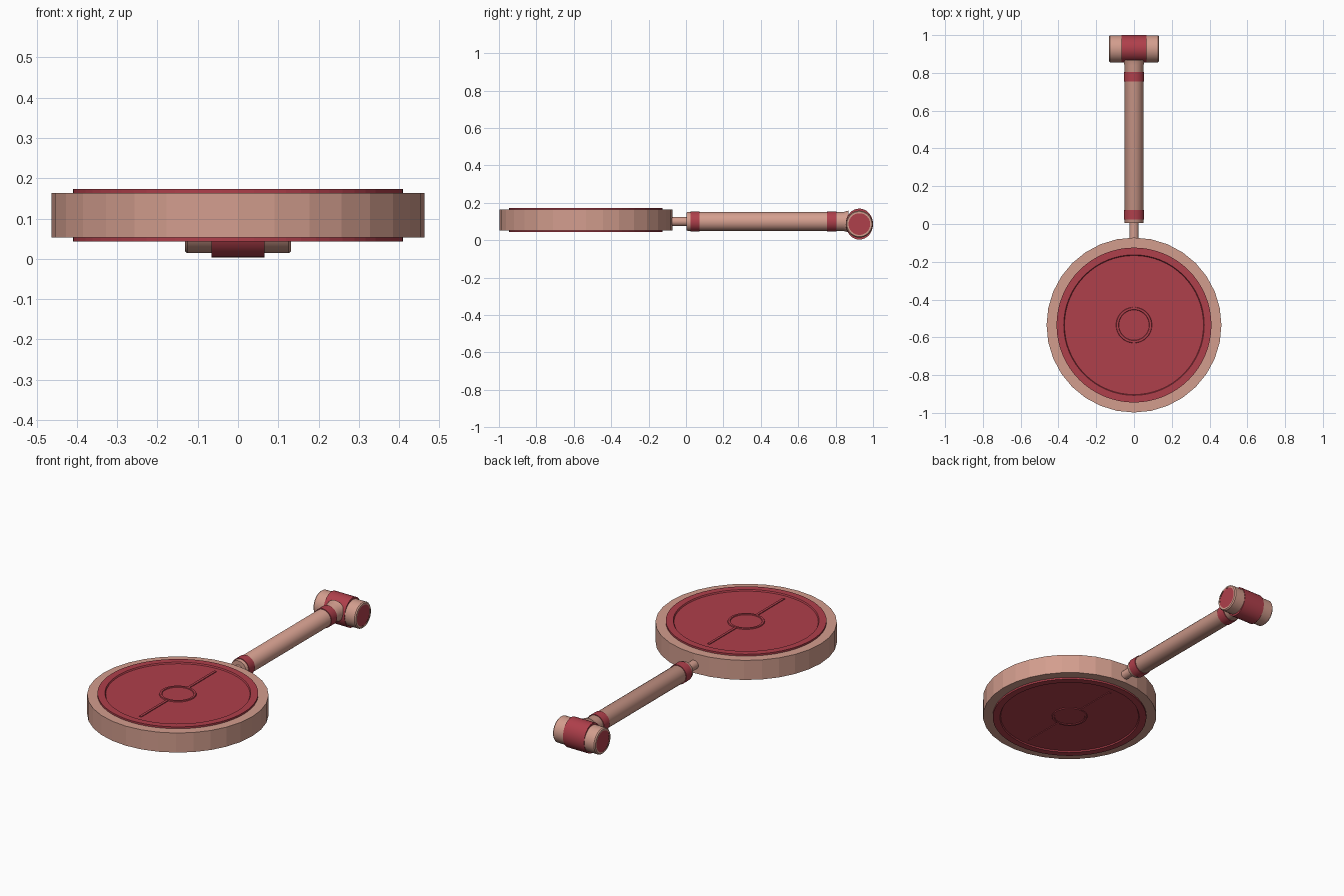
import bpy, math
from mathutils import Matrix, Vector

if "Cube" in bpy.data.objects:
    bpy.data.objects.remove(bpy.data.objects["Cube"])


def make_material(name, rgb):
    mat = bpy.data.materials.new(name)
    mat.use_nodes = True
    color = (*rgb, 1)
    mat.diffuse_color = color
    mat.node_tree.nodes["Principled BSDF"].inputs["Base Color"].default_value = color
    return mat


SALMON = make_material("salmon", (0.65, 0.34, 0.27))
RED = make_material("crimson", (0.43, 0.05, 0.07))
Z = Matrix.Identity(4)
ALONG_Y = Matrix.Rotation(-math.pi / 2, 4, "X")
ALONG_X = Matrix.Rotation(math.pi / 2, 4, "Y")


def lathe(name, profile, mat, centre, axis=Z, sides=32, smooth=False, flatten=1):
    """Revolve (radius, height) points; points on the axis become poles."""
    verts, rings, faces = [], [], []
    for r, h in profile:
        n = sides if r > 0 else 1
        rings.append(range(len(verts), len(verts) + n))
        for i in range(n):
            a = math.tau * i / sides
            verts.append(axis @ Vector((r * math.cos(a), flatten * r * math.sin(a), h)))
    for lo, hi in zip(rings, rings[1:]):
        for i in range(sides):
            j = (i + 1) % sides
            quad = [lo[i % len(lo)], lo[j % len(lo)], hi[j % len(hi)], hi[i % len(hi)]]
            faces.append(list(dict.fromkeys(quad)))
    mesh = bpy.data.meshes.new(name)
    mesh.from_pydata(verts, [], faces)
    mesh.materials.append(mat)
    obj = bpy.data.objects.new(name, mesh)
    obj.location = centre
    bpy.context.collection.objects.link(obj)
    if smooth:
        bpy.ops.object.select_all(action="DESELECT")
        obj.select_set(True)
        bpy.context.view_layer.objects.active = obj
        bpy.ops.object.shade_smooth_by_angle(angle=math.radians(35))
    return obj


def rod(name, r, start, end, mat, centre, axis, **kw):
    return lathe(name, [(0, start), (r, start), (r, end), (0, end)], mat, centre, axis, **kw)


# Round head: broad rim and a red plate with a recessed panel on each side
DISC = (0, -0.535, 0.108)
rod("disc_rim", 0.463, -0.055, 0.055, SALMON, DISC, Z)
half = [(0.41, 0.065), (0.372, 0.065), (0.368, 0.058), (0.095, 0.058),
        (0.093, 0.063), (0.082, 0.063), (0.08, 0.059), (0, 0.059)]
lower = [(r, -h) for r, h in reversed(half)]
lathe("disc_plate", lower + half, RED, DISC, sides=64)

# Raised bars running from the hub to the edge of each panel
for face, side in (("top", 1), ("bottom", -1)):
    for end, direction in (("front", -1), ("back", 1)):
        bpy.ops.mesh.primitive_cube_add(
            size=1, location=(0, DISC[1] + direction * 0.213, DISC[2] + side * 0.058))
        bar = bpy.context.object
        bar.name = f"{face}_{end}_bar"
        bar.scale = (0.014, 0.243, 0.008)
        bar.data.materials.append(RED)

# Handle with a thin neck, two bands and a flare at the grip joint
SHAFT = (0, 0, 0.1)
rod("neck", 0.025, -0.09, 0.02, SALMON, SHAFT, ALONG_Y, smooth=True)
lathe("shaft", [(0, 0.004), (0.048, 0.004), (0.05, 0.008), (0.05, 0.84),
                (0.058, 0.868), (0, 0.868)], SALMON, SHAFT, ALONG_Y, smooth=True)
for name, start in (("lower_band", 0.023), ("upper_band", 0.755)):
    rod(name, 0.054, start, start + 0.05, RED, SHAFT, ALONG_Y, smooth=True)

# Cross grip: red sleeve, rounded end caps and red end discs
GRIP = (0, 0.927, 0.086)
rod("grip_sleeve", 0.083, -0.066, 0.066, RED, GRIP, ALONG_X, smooth=True, flatten=0.88)
lathe("grip_core", [(0.058, -0.132), (0.067, -0.132), (0.072, -0.126), (0.072, 0.126),
                    (0.067, 0.132), (0.058, 0.132)], SALMON, GRIP, ALONG_X, smooth=True)
rod("grip_end_discs", 0.059, -0.13, 0.13, RED, GRIP, ALONG_X, smooth=True)
